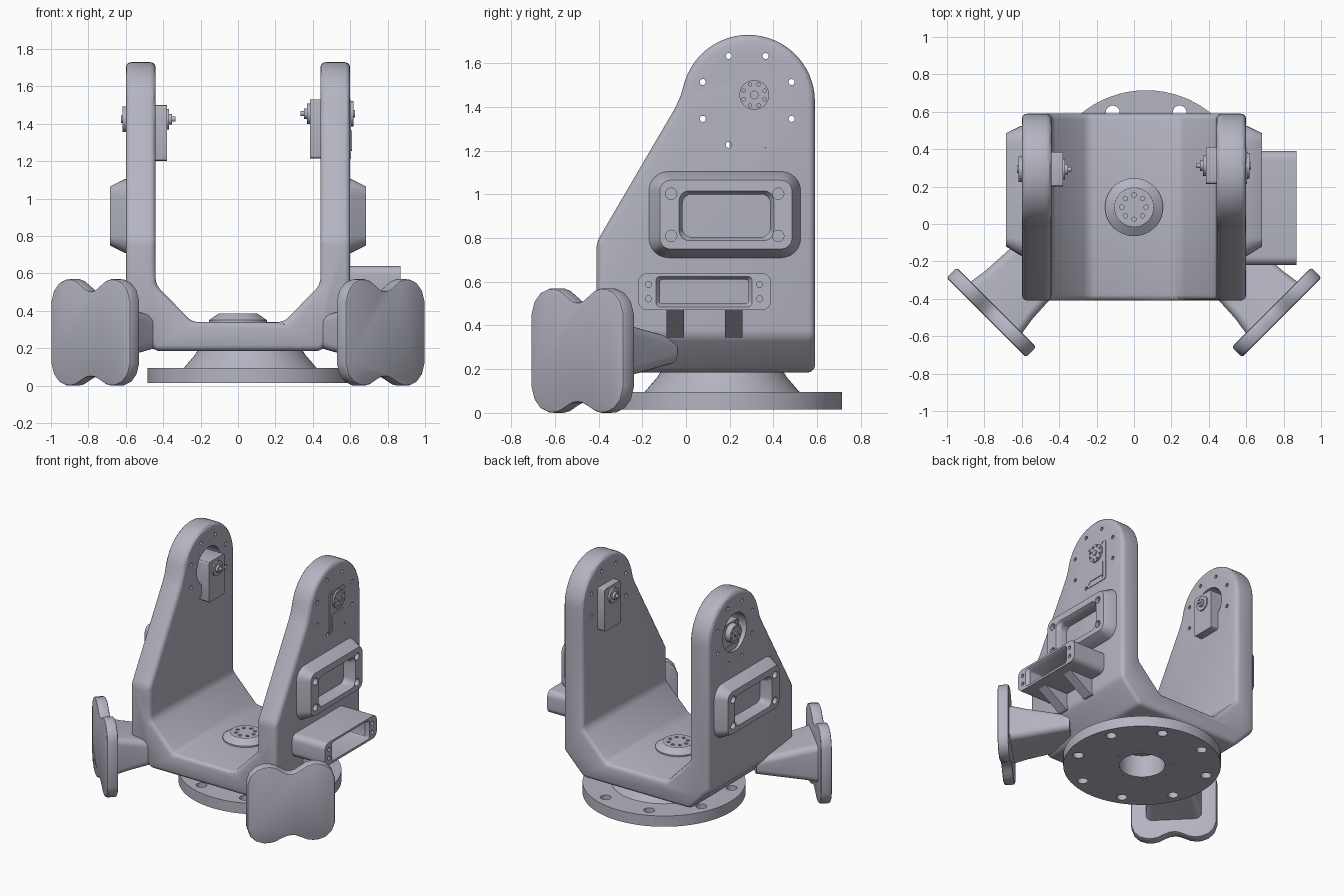
import bpy, bmesh, math
from math import sin, cos, pi, radians

if "Cube" in bpy.data.objects:
    bpy.data.objects.remove(bpy.data.objects["Cube"])

grey = bpy.data.materials.new("light grey metal")
grey.use_nodes = True
grey.diffuse_color = (0.46, 0.46, 0.54, 1)
grey.node_tree.nodes["Principled BSDF"].inputs["Base Color"].default_value = (0.46, 0.46, 0.54, 1)


# Axis maps: (a, b, height) to world
def on_x(a, b, h): return (h, a, b)
def on_y(a, b, h): return (a, h, b)
def on_z(a, b, h): return (a, b, h)


def loft(name, rings, axis):
    """Solid through rings given as (2D points, height)."""
    bm = bmesh.new()
    vs = [[bm.verts.new(axis(a, b, h)) for a, b in pts] for pts, h in rings]
    n = len(vs[0])
    for lo, hi in zip(vs, vs[1:]):
        for i in range(n):
            j = (i + 1) % n
            bm.faces.new((lo[i], lo[j], hi[j], hi[i]))
    bm.faces.new(vs[0])
    bm.faces.new(vs[-1])
    bmesh.ops.recalc_face_normals(bm, faces=bm.faces)
    me = bpy.data.meshes.new(name)
    bm.to_mesh(me)
    bm.free()
    me.materials.append(grey)
    ob = bpy.data.objects.new(name, me)
    bpy.context.collection.objects.link(ob)
    return ob


def circle(ca, cb, r, n=32):
    return [(ca + r * cos(2 * pi * i / n), cb + r * sin(2 * pi * i / n)) for i in range(n)]


def rrect(a0, a1, b0, b1, r, k=6):
    pts = []
    for ca, cb, t in ((a1 - r, b1 - r, 0), (a0 + r, b1 - r, 90), (a0 + r, b0 + r, 180), (a1 - r, b0 + r, 270)):
        for i in range(k + 1):
            t2 = radians(t + 90 * i / k)
            pts.append((ca + r * cos(t2), cb + r * sin(t2)))
    return pts


def apply(ob, mod):
    bpy.ops.object.select_all(action='DESELECT')
    bpy.context.view_layer.objects.active = ob
    ob.select_set(True)
    bpy.ops.object.modifier_apply(modifier=mod.name)


def cut(ob, cutters, op='DIFFERENCE'):
    for c in cutters:
        m = ob.modifiers.new("cut", 'BOOLEAN')
        m.operation, m.solver, m.object = op, 'EXACT', c
        apply(ob, m)
        bpy.data.objects.remove(c)


def bevel(ob, w, seg=3, angle=25):
    m = ob.modifiers.new("round", 'BEVEL')
    m.width, m.segments, m.angle_limit = w, seg, radians(angle)
    m.use_clamp_overlap = False
    apply(ob, m)


def drill(ca, cb, r, h0, h1, axis, n=16):
    return loft("drill", [(circle(ca, cb, r, n), h0), (circle(ca, cb, r, n), h1)], axis)


def ring_of(ca, cb, rad, n, off):
    return [(ca + rad * cos(radians(off) + 2 * pi * i / n), cb + rad * sin(radians(off) + 2 * pi * i / n)) for i in range(n)]


# Yoke: U section trimmed by the side outline
half = [(0.44, 0.185), (0.60, 0.35), (0.60, 1.8), (0.44, 1.8), (0.44, 0.54), (0.245, 0.34)]
u_pts = half + [(-x, z) for x, z in reversed(half)]
yoke = loft("yoke", [(u_pts, -0.41), (u_pts, 0.59)], on_y)
side = [(-0.41, 0.1), (0.59, 0.1)]
side += [(0.285 + 0.305 * cos(radians(t)), 1.425 + 0.305 * sin(radians(t))) for t in range(0, 164, 6)]
side += [(-0.025, 1.45), (-0.05, 1.395), (-0.41, 0.78)]
cut(yoke, [loft("outline", [(side, -0.7), (side, 0.7)], on_x)], 'INTERSECT')
bevel(yoke, 0.03)
cut(yoke, [drill(0.285, 1.43, 0.14, -0.7, -0.3, on_x, 40)])
cut(yoke, [drill(a, b, 0.014, s * 0.3, s * 0.7, on_x, 12)
           for s in (-1, 1) for a, b in ring_of(0.28, 1.43, 0.22, 8, 22.5)])

# Round base with bolt holes and a central bore
BX, BY = 0.065, 0.165
base = loft("base_flange", [(circle(BX, BY, r, 72), z) for r, z in
            ((0.55, 0.015), (0.55, 0.095), (0.355, 0.095), (0.295, 0.165), (0.28, 0.19))], on_z)
cut(base, [drill(BX, BY, 0.16, -0.1, 0.3, on_z, 40)])
cut(base, [drill(a, b, 0.037, -0.1, 0.3, on_z, 20) for a, b in ring_of(BX, BY, 0.467, 8, 22.5)])
cut(base, [drill(a, b, 0.01, -0.1, 0.04, on_z, 10) for a, b in ring_of(BX, BY, 0.205, 8, 0)])

# Cable hub on the yoke floor
hub = loft("floor_hub", [(circle(0, 0.09, r, 40), z) for r, z in
           ((0.155, 0.33), (0.155, 0.35), (0.105, 0.385))], on_z)
cut(hub, [drill(a, b, 0.012, 0.345, 0.5, on_z, 12) for a, b in ring_of(0, 0.09, 0.065, 8, 0)])

foot_half = [(0, 0.505), (0.03, 0.51), (0.07, 0.535), (0.11, 0.56), (0.15, 0.57), (0.19, 0.568), (0.24, 0.55),
             (0.28, 0.51), (0.30, 0.45), (0.30, 0.12), (0.28, 0.06), (0.24, 0.02), (0.19, 0.002),
             (0.15, 0), (0.11, 0.008), (0.07, 0.028), (0.03, 0.045), (0, 0.048)]
foot_pts = foot_half + [(-u, z) for u, z in foot_half[-2:0:-1]]

for s, tag in ((1, "left"), (-1, "right")):
    def out(a, b, h, s=s): return (s * h, a, b)

    def diag(u, z, d, s=s):
        return (s * (0.205 + u + d) / math.sqrt(2), (0.205 + u - d) / math.sqrt(2), z)

    # Diagonal foot with flared arm
    foot = loft(tag + "_foot_pad", [(foot_pts, 0.835), (foot_pts, 0.912)], diag)
    bevel(foot, 0.012, 2, 50)
    loft(tag + "_foot_arm", [(rrect(-w, w, 0.285 - h, 0.285 + h, 0.045), d) for w, h, d in
         ((0.16, 0.06, 0.42), (0.17, 0.085, 0.555), (0.18, 0.12, 0.74), (0.195, 0.14, 0.84))], diag)

    # Tapered window boss with pocket and bolt recesses
    boss = loft(tag + "_window_boss", [(rrect(-0.17, 0.525, 0.71, 1.105, 0.09), 0.59),
                (rrect(-0.17, 0.525, 0.71, 1.105, 0.09), 0.605),
                (rrect(-0.12, 0.485, 0.75, 1.065, 0.05), 0.685)], out)
    cut(boss, [loft("pocket", [(rrect(-0.015, 0.385, 0.805, 1.0, 0.04), 0.5),
                               (rrect(-0.015, 0.385, 0.805, 1.0, 0.04), 0.655),
                               (rrect(-0.04, 0.41, 0.78, 1.025, 0.05), 0.70)], out)])
    cut(boss, [drill(a, b, 0.026, 0.655, 0.8, out, 20) for a in (-0.068, 0.422) for b in (0.81, 1.003)])

    # Drive motor: body, outer horn, inner bearing and shaft
    y0, y1, z0, z1, x0, x1 = (0.215, 0.41, 1.215, 1.53, 0.385, 0.605) if s > 0 else (0.2, 0.385, 1.2, 1.5, 0.38, 0.575)
    yc, zc = (y0 + y1) / 2, z1 - 0.075
    body = loft(tag + "_motor_body", [(rrect(y0, y1, z0, z1, 0.015, 3), x0), (rrect(y0, y1, z0, z1, 0.015, 3), x1)], out)
    cut(body, [drill(a, b, 0.011, x1 - 0.02, 0.7, out, 10)
               for a in (y0 + 0.025, y1 - 0.025) for b in (z0 + 0.025, z1 - 0.02)])
    horn = loft(tag + "_motor_horn", [(circle(yc, zc, 0.068), x1 - 0.02), (circle(yc, zc, 0.068), 0.617)], out)
    cut(horn, [drill(a, b, 0.008, 0.609, 0.7, out, 10) for a, b in ring_of(yc, zc, 0.052, 8, 22.5)])
    loft(tag + "_motor_cover", [(rrect(y0 + 0.025, y1 - 0.025, z0 + 0.04, zc - 0.09, 0.012, 3), h)
                                for h in (x1 - 0.02, x1 + 0.005)], out)
    loft(tag + "_motor_boss_tip", [(circle(yc, zc, 0.02, 20), 0.60), (circle(yc, zc, 0.02, 20), 0.626)], out)
    loft(tag + "_motor_bearing", [(circle(yc, zc, r, 28), x) for r, x in
         ((0.055, 0.40), (0.055, 0.37), (0.028, 0.37), (0.028, 0.352), (0.013, 0.352), (0.013, 0.335))], out)

# Connector bracket on one side, with gussets below
bracket = loft("side_bracket", [(rrect(-0.22, 0.39, 0.47, 0.64, 0.045), 0.585),
                                (rrect(-0.22, 0.39, 0.47, 0.64, 0.045), 0.87)], on_x)
cut(bracket, [loft("slot", [(rrect(-0.12, 0.285, 0.5, 0.61, 0.012, 3), 0.5),
                            (rrect(-0.12, 0.285, 0.5, 0.61, 0.012, 3), 0.845),
                            (rrect(-0.145, 0.31, 0.48, 0.63, 0.02, 3), 0.88)], on_x)])
cut(bracket, [drill(a, b, 0.014, 0.8, 0.95, on_x, 14) for a in (-0.172, 0.337) for b in (0.522, 0.588)])
for i, y in enumerate((-0.09, 0.178)):
    tri = [(0.58, 0.345), (0.61, 0.345), (0.80, 0.475), (0.58, 0.475)]
    loft("bracket_gusset_%d" % (i + 1), [(tri, y), (tri, y + 0.08)], on_y)

# Smooth curved faces, keep hard edges
bpy.ops.object.select_all(action='DESELECT')
for ob in bpy.context.collection.objects:
    if ob.type == 'MESH':
        ob.select_set(True)
        bpy.context.view_layer.objects.active = ob
bpy.ops.object.shade_smooth_by_angle(angle=radians(30))
